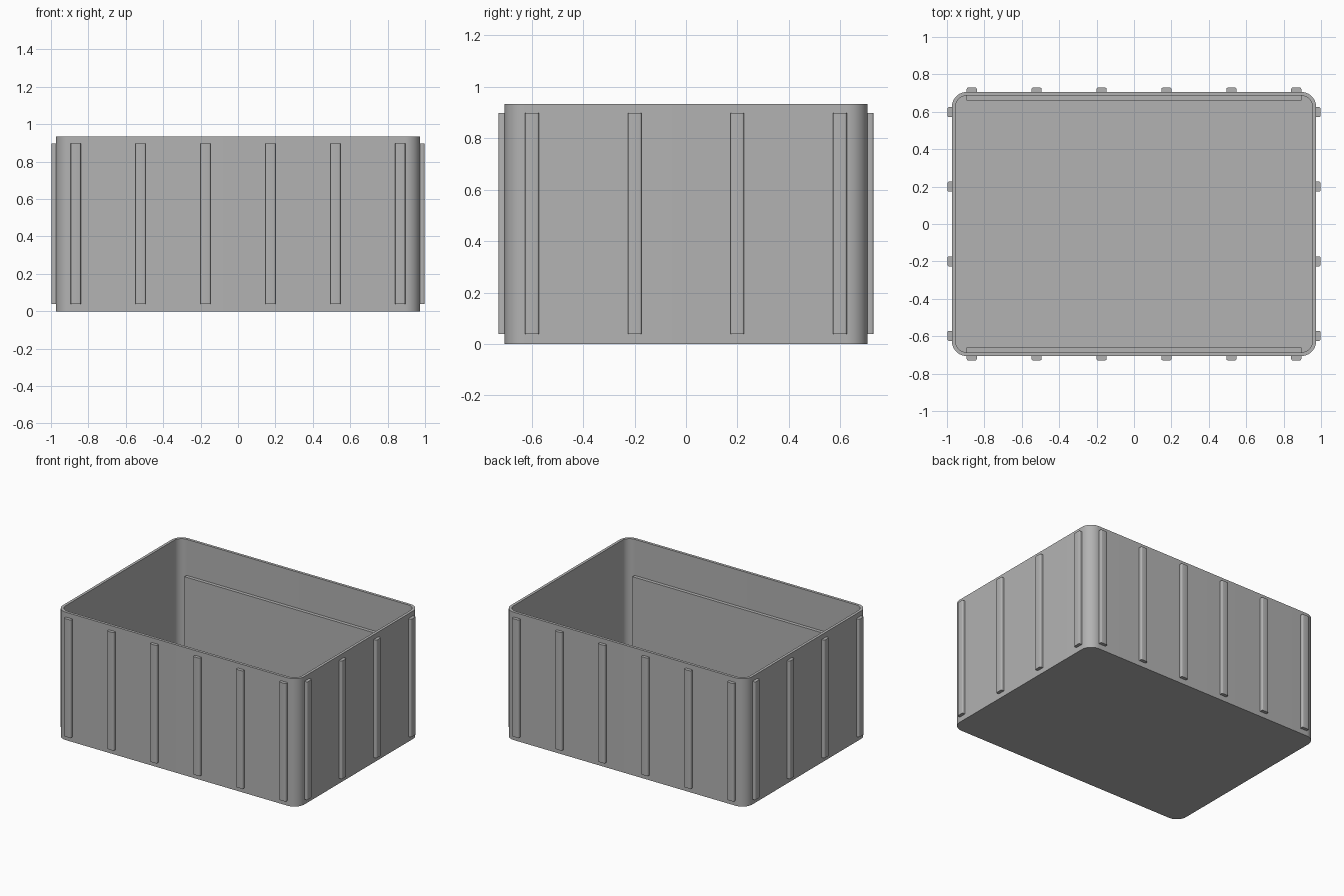
import bpy, bmesh, math

if "Cube" in bpy.data.objects:
    bpy.data.objects.remove(bpy.data.objects["Cube"], do_unlink=True)

HALF_X, HALF_Y, HEIGHT = 0.974, 0.706, 0.933
WALL, RADIUS = 0.02, 0.08

grey = bpy.data.materials.new("grey plastic")
grey.use_nodes = True
colour = (0.45, 0.45, 0.45, 1)
grey.diffuse_color = colour
grey.node_tree.nodes["Principled BSDF"].inputs["Base Color"].default_value = colour


def finish(bm, name):
    bmesh.ops.recalc_face_normals(bm, faces=bm.faces)
    mesh = bpy.data.meshes.new(name)
    bm.to_mesh(mesh)
    bm.free()
    mesh.materials.append(grey)
    obj = bpy.data.objects.new(name, mesh)
    bpy.context.collection.objects.link(obj)
    bpy.ops.object.select_all(action="DESELECT")
    obj.select_set(True)
    bpy.context.view_layer.objects.active = obj
    bpy.ops.object.shade_smooth_by_angle(angle=math.radians(35))
    return obj


def rounded_ring(bm, inset, z, steps=10):
    """Rounded rectangle of vertices, offset inwards from the outer wall."""
    r = RADIUS - inset
    ring = []
    for quarter, (sx, sy) in enumerate([(1, 1), (-1, 1), (-1, -1), (1, -1)]):
        for i in range(steps + 1):
            a = (quarter + i / steps) * math.pi / 2
            ring.append(bm.verts.new((sx * (HALF_X - RADIUS) + r * math.cos(a),
                                      sy * (HALF_Y - RADIUS) + r * math.sin(a), z)))
    return ring


def block(name, centre, size, angle=0, bevel=0):
    """Box whose outer (-y before turning) upright edges may be rounded."""
    bm = bmesh.new()
    bmesh.ops.create_cube(bm, size=1)
    bmesh.ops.scale(bm, vec=size, verts=bm.verts)
    if bevel:
        edges = [e for e in bm.edges if all(v.co.y < 0 for v in e.verts)
                 and abs(e.verts[0].co.z - e.verts[1].co.z) > 0.1]
        bmesh.ops.bevel(bm, geom=edges, offset=bevel, segments=4,
                        profile=0.5, affect="EDGES")
    obj = finish(bm, name)
    obj.location = centre
    obj.rotation_euler.z = angle
    return obj


# Open tub with rounded corners: outside, rim, inside and floor
bm = bmesh.new()
rings = [rounded_ring(bm, inset, z) for inset, z in
         [(0, 0), (0, HEIGHT), (WALL, HEIGHT), (WALL, WALL)]]
for low, high in zip(rings, rings[1:]):
    for i in range(len(low)):
        j = (i + 1) % len(low)
        bm.faces.new((low[i], low[j], high[j], high[i]))
bm.faces.new(rings[0])
bm.faces.new(rings[-1])
finish(bm, "tub")

# Upright ribs on the long and short walls
RIB_W, RIB_Z0, RIB_Z1, OUT, SINK = 0.054, 0.038, 0.898, 0.023, 0.005
rib_size = (RIB_W, OUT + SINK, RIB_Z1 - RIB_Z0)
mid_z = (RIB_Z0 + RIB_Z1) / 2
reach = (OUT - SINK) / 2
for side, sign in (("front", -1), ("back", 1)):
    for i in range(6):
        block(f"{side}_rib", ((i - 2.5) * 0.347, sign * (HALF_Y + reach), mid_z),
              rib_size, 0 if sign < 0 else math.pi, 0.008)
for side, sign in (("right", -1), ("left", 1)):
    for i in range(4):
        block(f"{side}_rib", (sign * (HALF_X + reach), (i - 1.5) * 0.399, mid_z),
              rib_size, sign * math.pi / 2, 0.008)

# Thick panels inside the long walls
PANEL_TOP = 0.67
for side, sign in (("front", -1), ("back", 1)):
    block(f"{side}_inner_panel", (0, sign * 0.676, (PANEL_TOP + 0.01) / 2),
          (1.79, 0.03, PANEL_TOP - 0.01))
